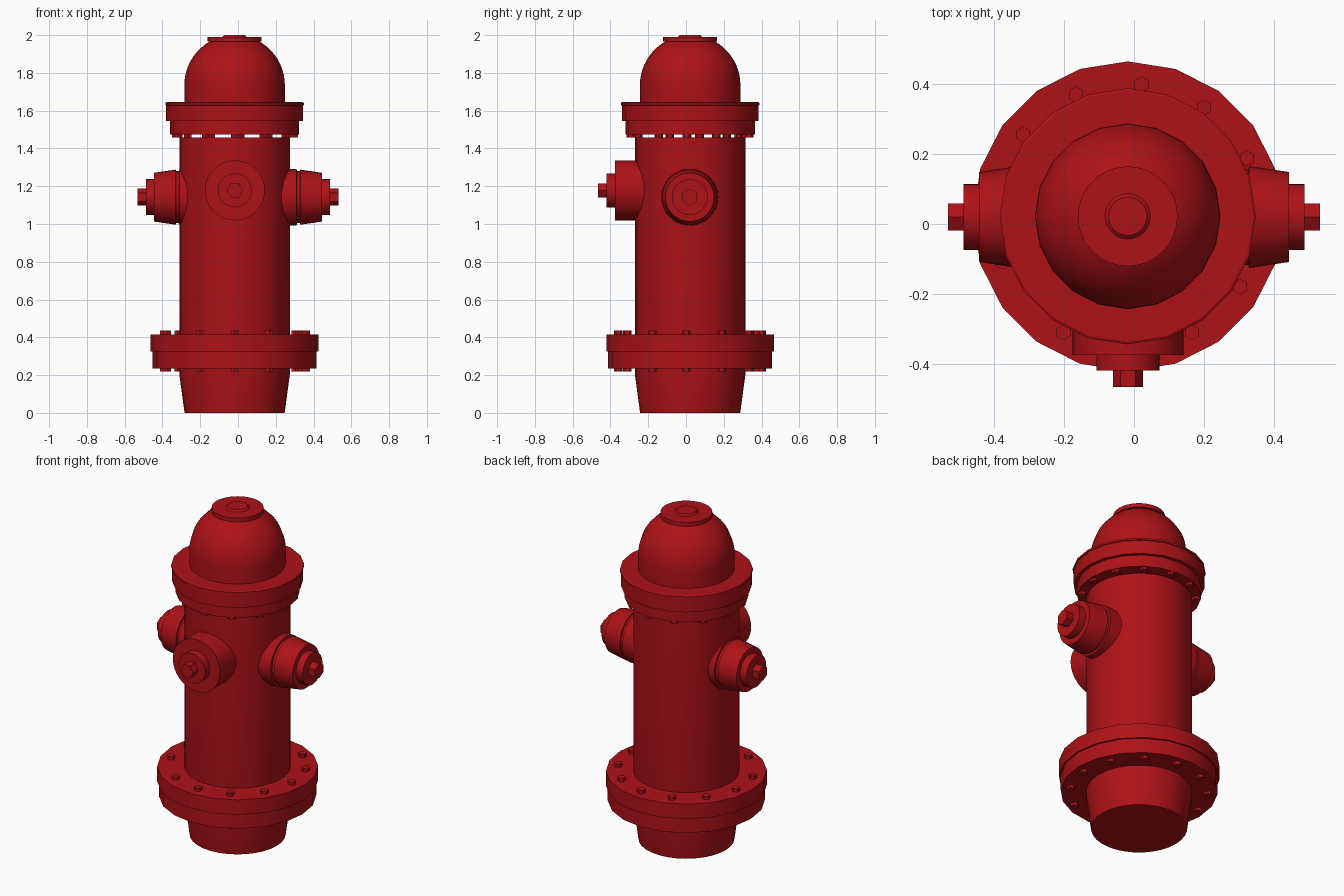
import bpy, bmesh
from math import pi, sin, cos, radians
from mathutils import Matrix, Vector

if "Cube" in bpy.data.objects:
    bpy.data.objects.remove(bpy.data.objects["Cube"])

CX, CY = -0.018, 0.022   # main axis of the hydrant
red = bpy.data.materials.new("red_paint")
red.diffuse_color = (0.42, 0.006, 0.008, 1)
red.use_nodes = True
red.node_tree.nodes["Principled BSDF"].inputs["Base Color"].default_value = red.diffuse_color


def finish(name, bm, smooth=True):
    bmesh.ops.recalc_face_normals(bm, faces=bm.faces)
    mesh = bpy.data.meshes.new(name)
    bm.to_mesh(mesh)
    bm.free()
    ob = bpy.data.objects.new(name, mesh)
    mesh.materials.append(red)
    bpy.context.collection.objects.link(ob)
    if smooth:
        bpy.ops.object.select_all(action='DESELECT')
        ob.select_set(True)
        bpy.context.view_layer.objects.active = ob
        bpy.ops.object.shade_smooth_by_angle(angle=radians(30))
    return ob


def lathe(name, profile, sides=20, matrix=None, smooth=True):
    """Revolve (radius, height) points about local z and cap both ends."""
    bm = bmesh.new()
    rings = [[bm.verts.new((r * cos(2 * pi * i / sides), r * sin(2 * pi * i / sides), z))
              for i in range(sides)] for r, z in profile]
    for a, b in zip(rings, rings[1:]):
        for i in range(sides):
            j = (i + 1) % sides
            bm.faces.new((a[i], a[j], b[j], b[i]))
    bm.faces.new(rings[0][::-1])
    bm.faces.new(rings[-1])
    bm.transform(matrix or Matrix.Translation((CX, CY, 0)))
    return finish(name, bm, smooth)


def bolts(name, radius, z0, z1):
    """Ring of twelve hexagonal bolts."""
    bm = bmesh.new()
    for k in range(-1, 11):
        a = radians(270 + 29 * k)
        pos = Vector((CX + radius * cos(a), CY + radius * sin(a), (z0 + z1) / 2))
        bmesh.ops.create_cone(bm, cap_ends=True, segments=6, radius1=0.023, radius2=0.023,
                              depth=z1 - z0, matrix=Matrix.Translation(pos))
    finish(name, bm, smooth=False)


# Barrel with tapered foot
lathe("barrel", [(0.265, 0), (0.292, 0.2), (0.292, 1.459)], 32)

# Base flanges
lathe("base_flange_lower", [(0.434, 0.235), (0.434, 0.325)])
lathe("base_flange_upper", [(0.444, 0.325), (0.444, 0.415)])
bolts("base_bolts_top", 0.38, 0.405, 0.435)
bolts("base_bolts_bottom", 0.38, 0.218, 0.245)

# Bonnet flanges, standing on the bolts just above the barrel
lathe("bonnet_flange_lower", [(0.342, 1.475), (0.342, 1.548)])
lathe("bonnet_flange_upper", [(0.362, 1.545), (0.362, 1.628), (0.367, 1.63),
                              (0.367, 1.641), (0.36, 1.645)])
bolts("bonnet_bolts", 0.315, 1.459, 1.485)

# Domed bonnet and its top cap
dome = [(0.266, 1.64)]
dome += [(0.266 * cos(radians(t)), 1.735 + 0.266 * sin(radians(t))) for t in range(0, 61, 6)]
lathe("bonnet_dome", dome)
lathe("top_cap", [(0.143, 1.966), (0.143, 1.99), (0.065, 1.99), (0.055, 2.0)], 32)

# Side outlets, mirrored left and right
for side, s in (("right", 1), ("left", -1)):
    m = Matrix.Translation((0, 0.02, 1.142)) @ Matrix.Rotation(s * pi / 2, 4, 'Y')
    lathe(side + "_outlet", [(0.152, 0.15), (0.15, 0.31), (0.138, 0.312), (0.138, 0.328),
                             (0.146, 0.33), (0.129, 0.444)], 32, m)
    lathe(side + "_outlet_cap", [(0.095, 0.43), (0.095, 0.488)], 32, m)
    lathe(side + "_outlet_nut", [(0.045, 0.48), (0.045, 0.533)], 6, m, False)

# Front outlet
m = Matrix.Translation((-0.017, 0, 1.178)) @ Matrix.Rotation(pi / 2, 4, 'X')
lathe("front_outlet", [(0.159, 0.12), (0.159, 0.375)], 32, m)
lathe("front_outlet_cap", [(0.09, 0.36), (0.09, 0.42)], 32, m)
lathe("front_outlet_nut", [(0.043, 0.41), (0.043, 0.467)], 6, m, False)
